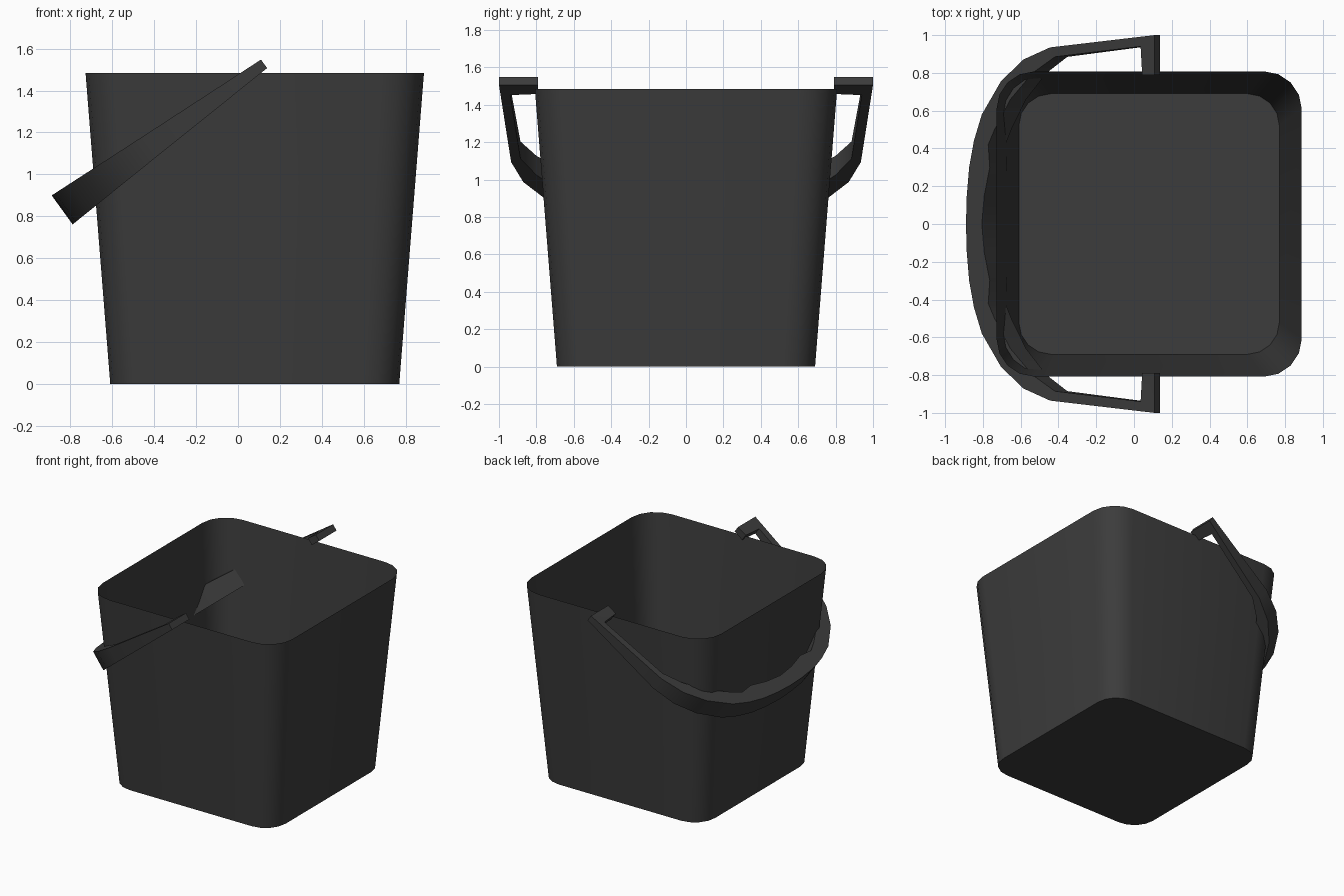
import bpy, bmesh, math
from mathutils import Vector

if "Cube" in bpy.data.objects:
    bpy.data.objects.remove(bpy.data.objects["Cube"], do_unlink=True)

plastic = bpy.data.materials.new("dark_grey_plastic")
plastic.use_nodes = True
plastic.diffuse_color = (0.045, 0.045, 0.045, 1)
plastic.node_tree.nodes["Principled BSDF"].inputs["Base Color"].default_value = (0.045, 0.045, 0.045, 1)


def finish(name, bm, angle):
    bmesh.ops.recalc_face_normals(bm, faces=bm.faces)
    mesh = bpy.data.meshes.new(name)
    bm.to_mesh(mesh)
    bm.free()
    mesh.materials.append(plastic)
    obj = bpy.data.objects.new(name, mesh)
    bpy.context.collection.objects.link(obj)
    bpy.ops.object.select_all(action='DESELECT')
    obj.select_set(True)
    bpy.context.view_layer.objects.active = obj
    bpy.ops.object.shade_smooth_by_angle(angle=math.radians(angle))
    return obj


def bridge(bm, a, b, closed=True):
    n = len(a)
    for i in range(n if closed else n - 1):
        j = (i + 1) % n
        bm.faces.new((a[i], a[j], b[j], b[i]))


# Bucket: open thin shell, rounded square section widening upward
def rounded_square(bm, half, radius, z, steps=4):
    ring = []
    for corner in range(4):
        mid = math.radians(45 + 90 * corner)
        cx = math.copysign(half - radius, math.cos(mid))
        cy = math.copysign(half - radius, math.sin(mid))
        for s in range(steps + 1):
            t = math.radians(90 * (corner + s / steps))
            ring.append(bm.verts.new((0.08 + cx + radius * math.cos(t),
                                      cy + radius * math.sin(t), z)))
    return ring


bm = bmesh.new()
base = rounded_square(bm, 0.69, 0.17, 0)
rim = rounded_square(bm, 0.808, 0.20, 1.485)
bridge(bm, base, rim)
bm.faces.new(base)
finish("bucket_body", bm, 40)

# Handle: tapered strap in a tilted plane, (distance from pivot, y) pairs
outer = [(-0.03, 0.79), (-0.03, 1.0), (0.63, 0.935), (0.80, 0.87), (0.94, 0.755),
         (1.06, 0.58), (1.11, 0.44), (1.14, 0.3), (1.155, 0.15), (1.16, 0)]
inner = [(0.05, 0.79), (0.06, 0.94), (0.60, 0.885), (0.74, 0.80), (0.88, 0.66),
         (0.98, 0.5), (1.02, 0.42), (1.01, 0.3), (1.045, 0.15), (1.06, 0)]
pivot = Vector((0.1, 0, 1.51))
along = Vector((-0.81, 0, -0.586))
across = Vector((-0.586, 0, 0.81))


def place(u, y, side):
    half_width = 0.025 + 0.052 * max(u, 0)
    return pivot + along * u + across * half_width * side + Vector((0, y, 0))


def mirrored(half):
    return half + [(u, -y) for u, y in reversed(half[:-1])]


bm = bmesh.new()
sections = []
for o, i in zip(mirrored(outer), mirrored(inner)):
    sections.append([bm.verts.new(place(*p, s))
                     for p, s in ((o, 1), (o, -1), (i, -1), (i, 1))])
for a, b in zip(sections, sections[1:]):
    bridge(bm, a, b)
bm.faces.new(sections[0])
bm.faces.new(sections[-1])
finish("carry_handle", bm, 35)
